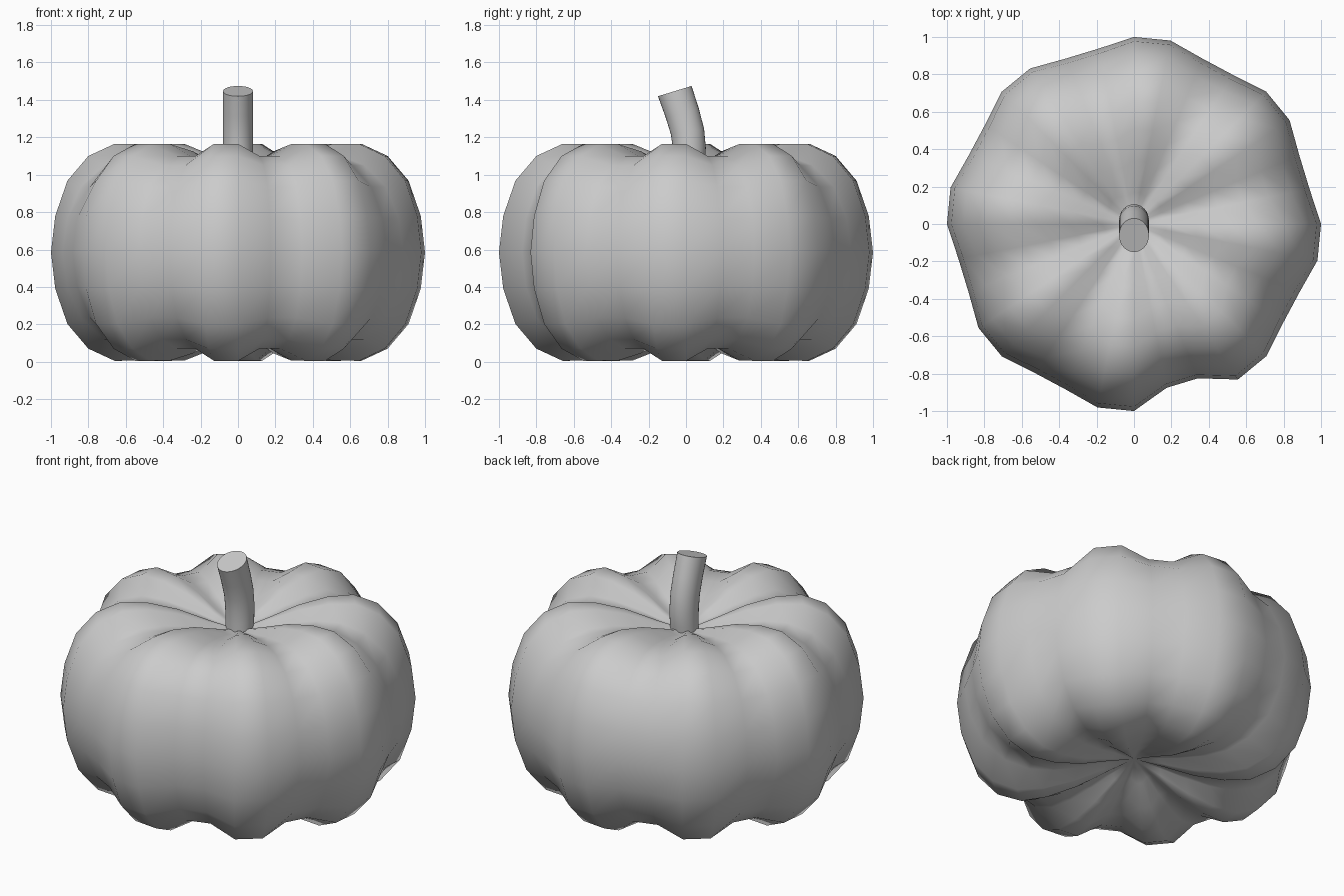
import bpy, bmesh
from math import cos, sin, radians, tau

if "Cube" in bpy.data.objects:
    bpy.data.objects.remove(bpy.data.objects["Cube"])

SEG = 32
MID = 0.585

# (lobe radius, lobe height, groove radius factor, groove height) from equator to pole
PROFILE = [(1.0, 0.0, 0.957, 0.0), (0.977, 0.195, 0.953, 0.18),
           (0.912, 0.383, 0.94, 0.35), (0.80, 0.515, 0.915, 0.465),
           (0.66, 0.58, 0.90, 0.515), (0.51, 0.578, 0.90, 0.515),
           (0.34, 0.54, 0.90, 0.488), (0.17, 0.475, 0.92, 0.45)]
POLE = 0.415


def finish(name, bm):
    bmesh.ops.recalc_face_normals(bm, faces=bm.faces)
    mesh = bpy.data.meshes.new(name)
    bm.to_mesh(mesh)
    bm.free()
    obj = bpy.data.objects.new(name, mesh)
    bpy.context.collection.objects.link(obj)
    return obj


def bridge(bm, a, b):
    n = len(a)
    for i in range(n):
        bm.faces.new((a[i], a[(i + 1) % n], b[(i + 1) % n], b[i]))


def body_ring(bm, row, side):
    r, h, factor, groove_h = row
    ring = []
    for i in range(SEG):
        # two lobe columns then two groove columns, repeated eight times
        groove = i % 4 in (1, 2)
        f, z = (factor, groove_h) if groove else (1.0, h)
        if i in (25, 26):            # the one deeper groove at the front right
            f = min(f, 0.893)
        a = tau * i / SEG
        ring.append(bm.verts.new((r * f * cos(a), r * f * sin(a), MID + side * z)))
    return ring


# pumpkin body: lobed sphere with both poles dented
bm = bmesh.new()
rings = [body_ring(bm, row, -1) for row in reversed(PROFILE[1:])]
rings += [body_ring(bm, row, 1) for row in PROFILE]
for a, b in zip(rings, rings[1:]):
    bridge(bm, a, b)
for ring, side in ((rings[0], -1), (rings[-1], 1)):
    pole = bm.verts.new((0, 0, MID + side * POLE))
    for i in range(SEG):
        bm.faces.new((ring[i], ring[(i + 1) % SEG], pole))
for f in bm.faces:
    f.smooth = True
finish("pumpkin_body", bm)

# stem: oval sections along a path bending to the front (y, z, tilt, half depth)
PATH = [(0.01, 0.96, 0, 0.075), (0.018, 1.06, -3, 0.083), (0.018, 1.14, 2, 0.088),
        (0.008, 1.23, 9, 0.09), (-0.02, 1.33, 14, 0.092), (-0.06, 1.447, 17, 0.094)]
bm = bmesh.new()
sections = []
for y, z, tilt, ry in PATH:
    t = radians(tilt)
    ring = []
    for i in range(SEG):
        a = tau * i / SEG
        d = ry * sin(a)
        ring.append(bm.verts.new((0.08 * cos(a), y + d * cos(t), z + d * sin(t))))
    sections.append(ring)
for a, b in zip(sections, sections[1:]):
    bridge(bm, a, b)
bm.faces.new(sections[0])
bm.faces.new(sections[-1])
stem = finish("stem", bm)
bpy.context.view_layer.objects.active = stem
stem.select_set(True)
bpy.ops.object.shade_smooth_by_angle(angle=radians(40))
